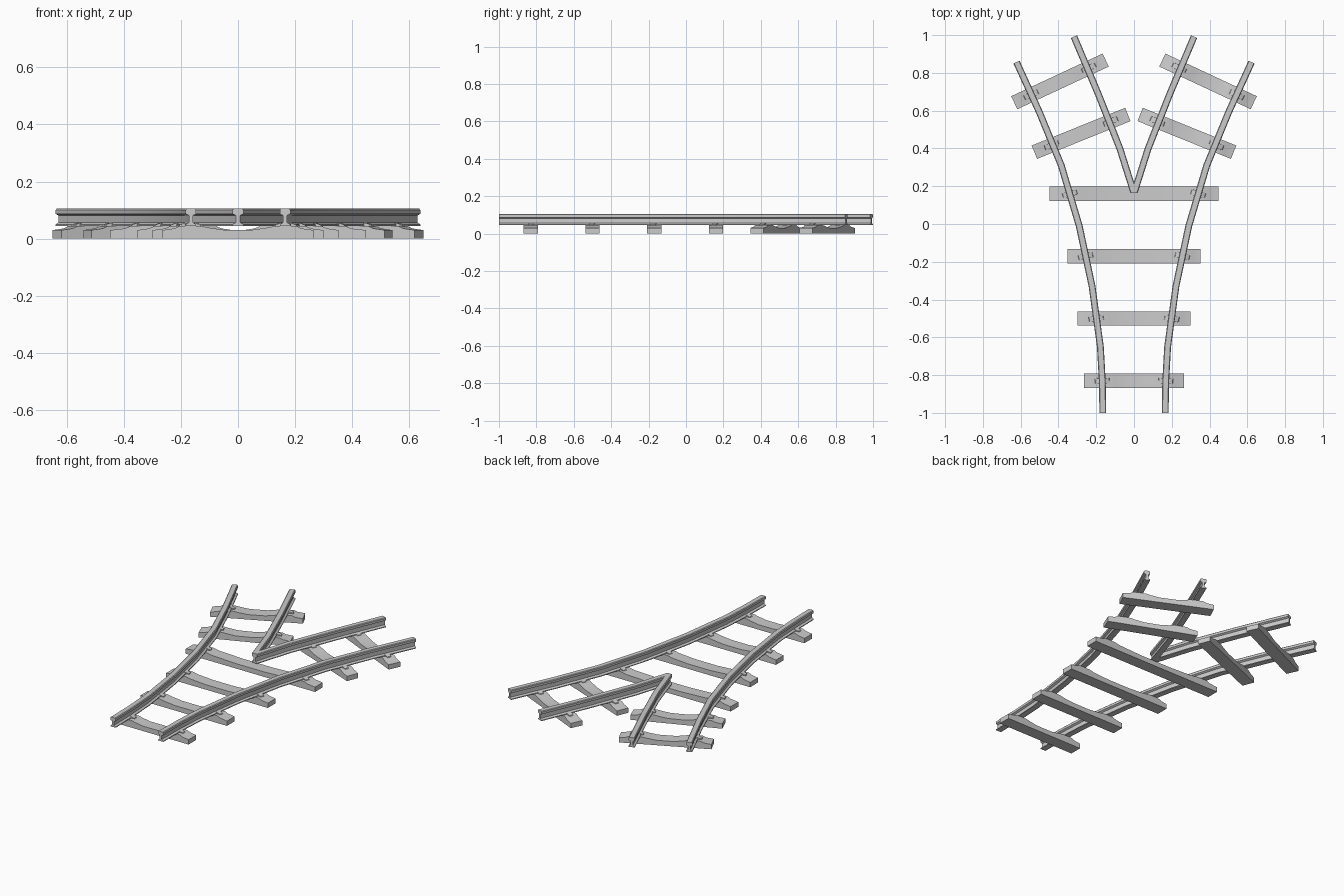
import bpy, bmesh, math
from mathutils import Vector, Matrix

cube = bpy.data.objects.get("Cube")
if cube:
    bpy.data.objects.remove(cube)


def add_object(name, bm, mirror=False):
    bmesh.ops.recalc_face_normals(bm, faces=bm.faces)
    mesh = bpy.data.meshes.new(name)
    bm.to_mesh(mesh)
    bm.free()
    obj = bpy.data.objects.new(name, mesh)
    bpy.context.collection.objects.link(obj)
    if mirror:
        mod = obj.modifiers.new("Mirror", 'MIRROR')
        mod.use_mirror_merge = False
    bpy.ops.object.select_all(action='DESELECT')
    bpy.context.view_layer.objects.active = obj
    obj.select_set(True)
    bpy.ops.object.shade_smooth_by_angle(angle=math.radians(25))
    return obj


# Half section of the rail: foot, web, head (offset, height)
HALF = [(0.018, 0.045), (0.018, 0.050), (0.007, 0.057), (0.007, 0.081),
        (0.018, 0.087), (0.018, 0.101), (0.014, 0.105)]
SECTION = HALF + [(-x, z) for x, z in reversed(HALF)]


def rail(name, path, start=None):
    """Sweep the rail section along a flat path with mitred joints."""
    pts = [Vector(p) for p in path]
    dirs = [(b - a).normalized() for a, b in zip(pts, pts[1:])]
    bm = bmesh.new()
    rings = []
    for i, p in enumerate(pts):
        before, after = dirs[max(i - 1, 0)], dirs[min(i, len(dirs) - 1)]
        t = (before + after).normalized()
        if i == 0 and start:
            t = Vector(start)
        side = Vector((t.y, -t.x)) / max(t.dot(after), 0.5)
        rings.append([bm.verts.new((*(p + side * x), z)) for x, z in SECTION])
    n = len(SECTION)
    for a, b in zip(rings, rings[1:]):
        for j in range(n):
            k = (j + 1) % n
            bm.faces.new((a[j], a[k], b[k], b[j]))
    bm.faces.new(rings[0])
    bm.faces.new(rings[-1])
    return add_object(name, bm, mirror=True)


OUTER = [(0.165, -1), (0.168, -0.83), (0.178, -0.65), (0.222, -0.33),
         (0.29, -0.01), (0.385, 0.31), (0.50, 0.59), (0.622, 0.857)]
INNER = [(0, 0.163), (0.075, 0.40), (0.19, 0.69), (0.318, 0.992)]
rail("outer_rails", OUTER)
rail("frog_rails", INNER, start=(0, 1))


def extrude_profile(bm, profile, half_depth):
    """Extrude an x-z outline along y, centred on y = 0."""
    front, back = ([bm.verts.new((x, y, z)) for x, z in profile]
                   for y in (-half_depth, half_depth))
    n = len(profile)
    for j in range(n):
        k = (j + 1) % n
        bm.faces.new((front[j], front[k], back[k], back[j]))
    bm.faces.new(front)
    bm.faces.new(back)


def sleeper(name, centre, half_length, seat, angle=0, mirror=False):
    """Wooden sleeper with raised rail seats and a sagging middle."""
    bm = bmesh.new()
    top = [(half_length, 0.030), (seat + 0.055, 0.036), (seat + 0.035, 0.045),
           (seat - 0.035, 0.045), (seat - 0.07, 0.038), (seat * 0.3, 0.031)]
    profile = [(half_length, 0)] + top
    profile += [(-x, z) for x, z in reversed(profile)]
    extrude_profile(bm, profile, 0.038)
    place = Matrix.Translation((*centre, 0)) @ Matrix.Rotation(math.radians(angle), 4, 'Z')
    bmesh.ops.transform(bm, matrix=place, verts=bm.verts)
    return add_object(name, bm, mirror)


def clips(name, spot, angle):
    """A pair of tapered clips holding the rail foot, mirrored to both sides."""
    bm = bmesh.new()
    for s in (-1, 1):
        outline = [(s * 0.010, 0.042), (s * 0.040, 0.042),
                   (s * 0.037, 0.048), (s * 0.022, 0.054), (s * 0.010, 0.056)]
        extrude_profile(bm, outline, 0.015)
    for v in bm.verts:
        if abs(v.co.x) > 0.03:
            v.co.y *= 0.8
    place = Matrix.Translation((*spot, 0)) @ Matrix.Rotation(math.radians(angle), 4, 'Z')
    bmesh.ops.transform(bm, matrix=place, verts=bm.verts)
    return add_object(name, bm, mirror=True)


# Straight sleepers: y, half length, rail offset, rail heading
for i, (y, half, seat, turn) in enumerate([(-0.83, 0.265, 0.168, -2), (-0.50, 0.30, 0.20, -8),
                                           (-0.17, 0.352, 0.256, -12), (0.16, 0.448, 0.34, -16)], 1):
    sleeper(f"main_sleeper_{i}", (0, y), half, seat)
    clips(f"main_clips_{i}", (seat, y), turn)

# Branch sleepers, mirrored onto the other branch
for i, (centre, turn) in enumerate([((0.28, 0.48), -22), ((0.392, 0.755), -25)], 1):
    sleeper(f"branch_sleepers_{i}", centre, 0.267, 0.168, turn, mirror=True)
    for side, label in ((-1, "inner"), (1, "outer")):
        a = math.radians(turn)
        spot = Vector(centre) + Vector((math.cos(a), math.sin(a))) * side * 0.168
        clips(f"branch_{label}_clips_{i}", spot, turn)
